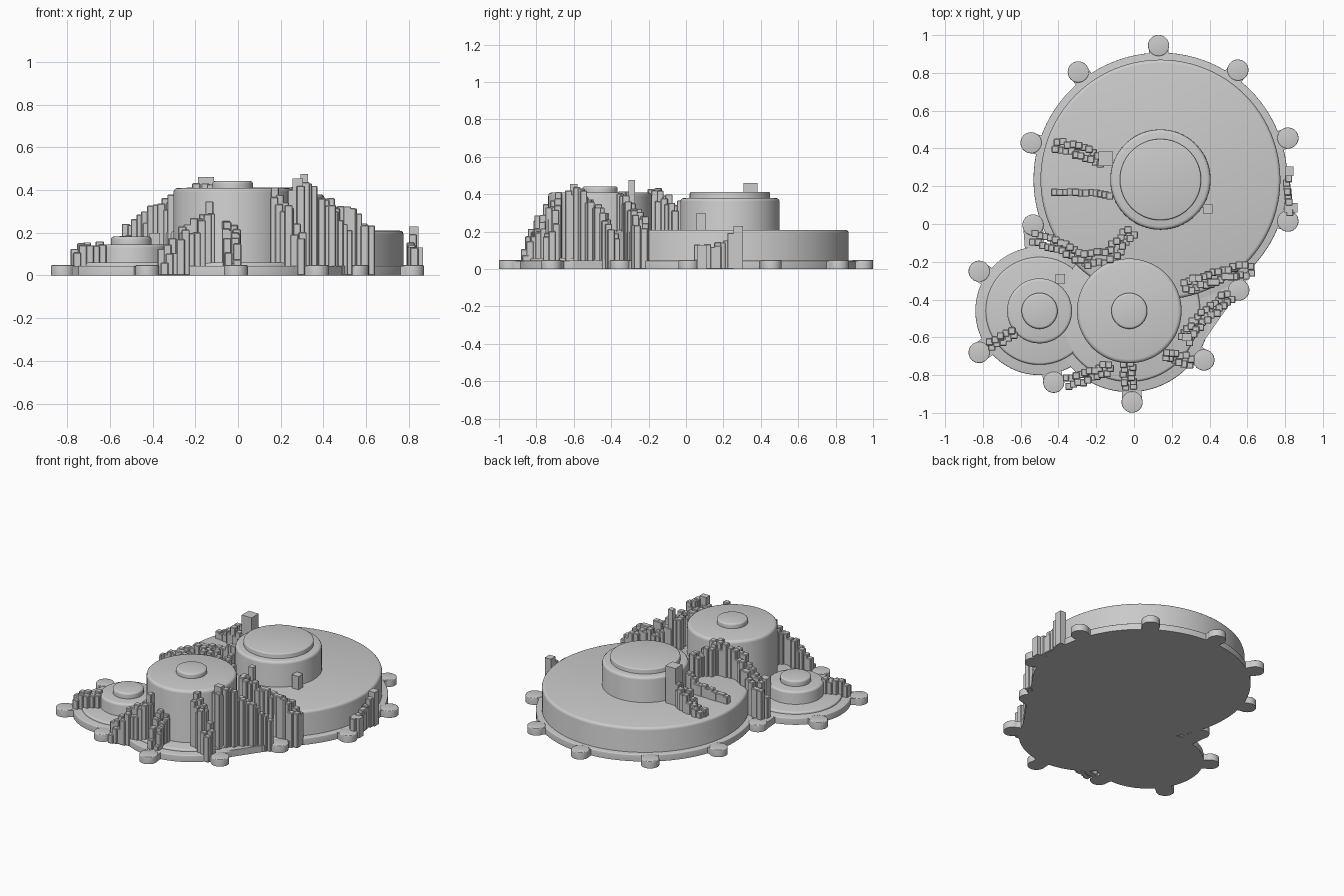
import bpy, bmesh, math, random
from mathutils import Vector

random.seed(4)
cube = bpy.data.objects.get("Cube")
if cube:
    bpy.data.objects.remove(cube, do_unlink=True)

# Single cast metal colour
metal = bpy.data.materials.new("cast grey metal")
metal.use_nodes = True
GREY = (0.6, 0.6, 0.6, 1)
metal.diffuse_color = GREY
metal.node_tree.nodes["Principled BSDF"].inputs["Base Color"].default_value = GREY


def finish(name, bm, smooth=True):
    bmesh.ops.recalc_face_normals(bm, faces=bm.faces)
    mesh = bpy.data.meshes.new(name)
    bm.to_mesh(mesh)
    bm.free()
    mesh.materials.append(metal)
    ob = bpy.data.objects.new(name, mesh)
    bpy.context.collection.objects.link(ob)
    if smooth:
        bpy.ops.object.select_all(action='DESELECT')
        bpy.context.view_layer.objects.active = ob
        ob.select_set(True)
        bpy.ops.object.shade_smooth_by_angle(angle=math.radians(35))
    return ob


def drum(name, centre, radius, top, base=0.0, edge=0.015, foot=0.0, sides=96):
    """Round drum with a softened top edge and an optional flared foot."""
    prof = [(radius + foot, base)]
    if foot:
        prof += [(radius + foot * (1 - math.sin(a)), base + foot * (1 - math.cos(a)))
                 for a in (math.pi / 6, math.pi / 3, math.pi / 2)]
    prof += [(radius - edge * (1 - math.cos(a)), top - edge * (1 - math.sin(a)))
             for a in (0, math.pi / 6, math.pi / 3, math.pi / 2)]
    bm = bmesh.new()
    rings = []
    for r, z in prof:
        rings.append([bm.verts.new((centre[0] + r * math.cos(math.tau * i / sides),
                                    centre[1] + r * math.sin(math.tau * i / sides), z))
                      for i in range(sides)])
    for low, high in zip(rings, rings[1:]):
        for i in range(sides):
            j = (i + 1) % sides
            bm.faces.new((low[i], low[j], high[j], high[i]))
    bm.faces.new(rings[0][::-1])
    bm.faces.new(rings[-1])
    return finish(name, bm)


def prism(name, outline, top):
    bm = bmesh.new()
    face = bm.faces.new([bm.verts.new((x, y, 0)) for x, y in outline])
    ext = bmesh.ops.extrude_face_region(bm, geom=[face])
    for v in ext["geom"]:
        if isinstance(v, bmesh.types.BMVert):
            v.co.z = top
    return finish(name, bm, False)


def block(bm, x, y, sx, sy, top):
    made = bmesh.ops.create_cube(bm, size=1)
    for v in made["verts"]:
        v.co = Vector((x + v.co.x * sx, y + v.co.y * sy, (v.co.z + 0.5) * top))


def rib(name, path, width=0.06, jitter=0.025, step=0.028, size=0.038):
    """Stepped rough rib: square columns following a path of (x, y, height)."""
    bm = bmesh.new()
    for a, b in zip(path, path[1:]):
        a, b = Vector(a), Vector(b)
        flat = Vector((b.x - a.x, b.y - a.y, 0))
        side = Vector((-flat.y, flat.x, 0)).normalized()
        count = max(2, round(flat.length / step))
        across = max(1, round(width / 0.04))
        for i in range(count + 1):
            p = a.lerp(b, i / count)
            for k in range(across):
                off = (k - (across - 1) / 2) * width / across
                q = p + side * (off + random.uniform(-jitter, jitter) * 0.4)
                drop = 0.0 if k == across // 2 else random.uniform(0, 2 * jitter)
                block(bm, q.x, q.y, size, size,
                      max(0.06, p.z + random.uniform(-jitter, jitter) - drop))
    ob = finish(name, bm, False)
    bev = ob.modifiers.new("soft edges", 'BEVEL')
    bev.width = 0.004
    bev.segments = 1
    return ob


MAIN, MID, SMALL = (0.14, 0.235), (-0.025, -0.46), (-0.5, -0.46)

# Mounting flange
drum("main_flange", MAIN, 0.672, 0.045, edge=0.006)
drum("middle_flange", MID, 0.43, 0.045, edge=0.006)
drum("small_flange", SMALL, 0.34, 0.045, edge=0.006)
prism("flange_web", [(-0.42, -0.14), (-0.3, -0.4), (0.3, -0.72), (0.37, -0.62),
                     (0.60, -0.29), (0.5, 0.0)], 0.045)

# Bolt lugs, each with a short neck back to the nearest round of the flange
lugs = [(0.13, 0.945), (0.55, 0.815), (-0.295, 0.805), (-0.545, 0.43), (0.815, 0.455),
        (0.815, 0.015), (0.555, -0.35), (0.37, -0.72), (-0.01, -0.943), (-0.425, -0.838),
        (-0.82, -0.68), (-0.82, -0.25), (-0.535, -0.005)]
for n, (x, y) in enumerate(lugs, 1):
    drum(f"bolt_lug_{n}", (x, y), 0.056, 0.048, edge=0.005, sides=32)
    p = Vector((x, y))
    hub = min((Vector(c) for c in (MAIN, MID, SMALL)), key=lambda c: (p - c).length)
    d = (hub - p).normalized()
    s = Vector((-d.y, d.x)) * 0.052
    e = p + d * 0.12
    prism(f"lug_neck_{n}", [p + s, p - s, e - s, e + s], 0.044)

# Gear housings
drum("main_housing", MAIN, 0.635, 0.21, edge=0.018, foot=0.012)
drum("main_boss", MAIN, 0.265, 0.38, base=0.2, edge=0.018, foot=0.012)
drum("main_boss_cap", MAIN, 0.215, 0.412, base=0.37, edge=0.008, foot=0.01)
drum("middle_plinth", MID, 0.375, 0.06, edge=0.012)
drum("middle_housing", MID, 0.277, 0.41, edge=0.02, foot=0.012)
drum("middle_knob", MID, 0.095, 0.442, base=0.4, edge=0.012)
drum("small_plinth", SMALL, 0.285, 0.06, edge=0.012)
drum("small_housing", SMALL, 0.172, 0.145, edge=0.015, foot=0.012)
drum("small_knob", SMALL, 0.095, 0.182, base=0.14, edge=0.012)

# Rough stepped ribs
rib("upper_arm_rib", [(-0.41, 0.42, 0.27), (-0.30, 0.39, 0.31), (-0.17, 0.34, 0.36)], 0.08)
rib("lower_arm_rib", [(-0.42, 0.17, 0.26), (-0.20, 0.165, 0.29), (-0.13, 0.145, 0.34)],
    0.03, 0.008)
rib("valley_rib_outer", [(-0.53, -0.07, 0.22), (-0.42, -0.1, 0.30), (-0.25, -0.19, 0.40)], 0.09)
rib("valley_rib_inner", [(-0.25, -0.19, 0.41), (-0.13, -0.17, 0.41), (-0.02, -0.04, 0.35)], 0.1)
rib("right_rib_upper", [(0.62, -0.24, 0.22), (0.53, -0.25, 0.33), (0.4, -0.29, 0.34),
                        (0.27, -0.33, 0.44)], 0.09)
rib("right_rib_lower", [(0.5, -0.38, 0.19), (0.42, -0.45, 0.31), (0.33, -0.53, 0.40),
                        (0.27, -0.61, 0.43)], 0.08)
rib("front_right_rib", [(0.17, -0.70, 0.39), (0.24, -0.71, 0.32), (0.30, -0.725, 0.2)], 0.06)
rib("front_left_rib", [(-0.35, -0.84, 0.1), (-0.25, -0.81, 0.21), (-0.13, -0.755, 0.33)], 0.08)
rib("front_rib", [(-0.02, -0.86, 0.13), (-0.03, -0.79, 0.23), (-0.04, -0.74, 0.25)], 0.08)
rib("small_housing_rib", [(-0.76, -0.635, 0.13), (-0.70, -0.61, 0.15), (-0.64, -0.58, 0.15)], 0.06,
    0.012)
rib("side_wall_rib", [(0.82, 0.06, 0.12), (0.81, 0.17, 0.13), (0.815, 0.24, 0.18)], 0.05, 0.015)

# Square locating posts
posts = bmesh.new()
for x, y, sx, sy, top in [(-0.15, 0.345, 0.075, 0.075, 0.46), (0.39, 0.08, 0.05, 0.05, 0.30),
                          (-0.39, -0.29, 0.05, 0.05, 0.2), (0.822, 0.28, 0.045, 0.05, 0.23),
                          (0.83, 0.085, 0.07, 0.05, 0.13), (0.31, -0.29, 0.035, 0.035, 0.475),
                          (0.28, -0.6, 0.05, 0.04, 0.455)]:
    block(posts, x, y, sx, sy, top)
finish("locating_posts", posts, False)
